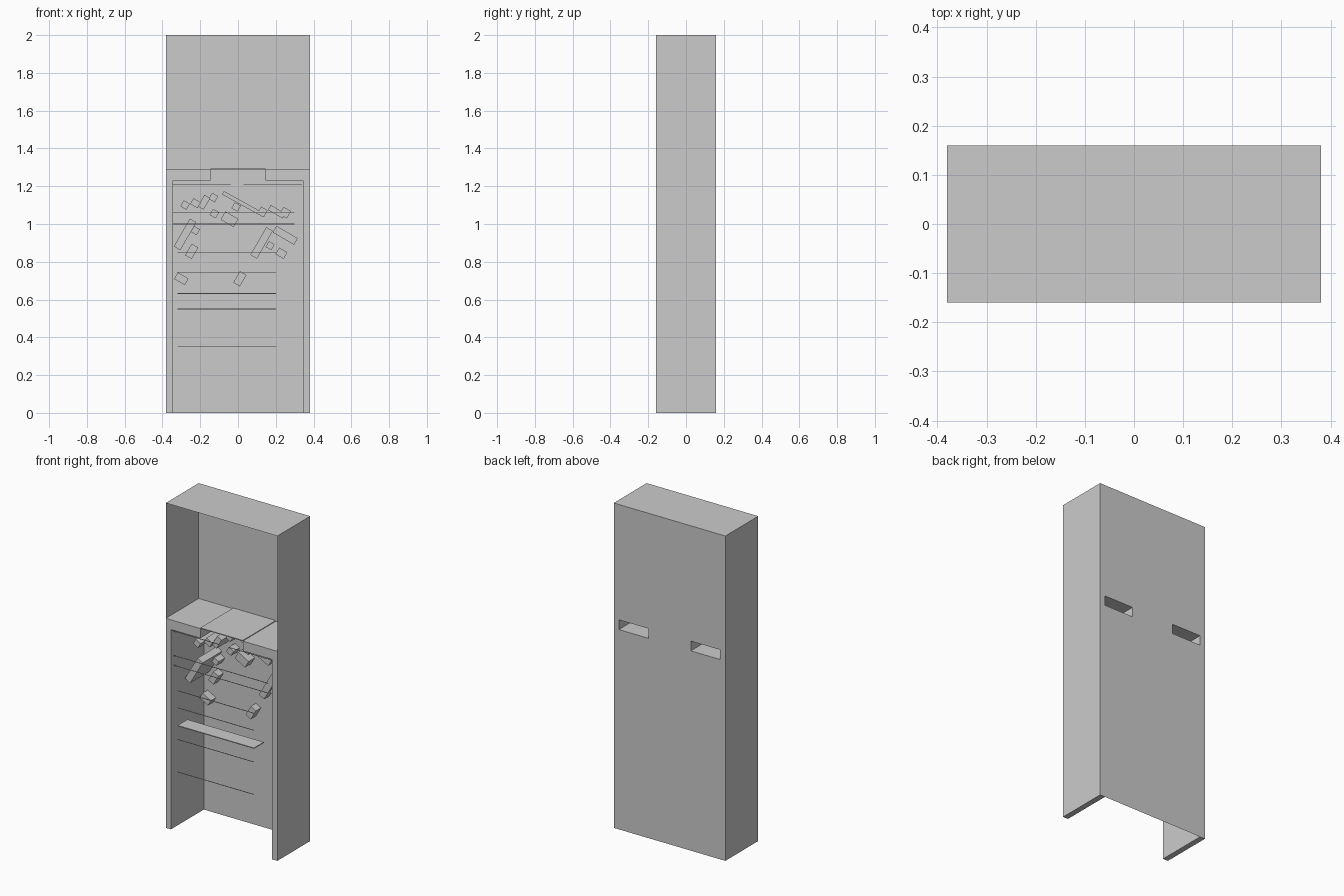
import bpy, bmesh, math
from mathutils import Matrix, Vector

if "Cube" in bpy.data.objects:
    bpy.data.objects.remove(bpy.data.objects["Cube"])

W, D, H = 0.38, 0.16, 2.0          # half width, half depth, height
INNER, STEP = 0.345, 0.145         # inner leg face, edge of the raised middle
LOW, SHELF = 1.23, 1.29            # underside and top of the header


def make_object(name, bm):
    bmesh.ops.remove_doubles(bm, verts=bm.verts, dist=1e-5)
    mesh = bpy.data.meshes.new(name)
    bm.to_mesh(mesh)
    bm.free()
    obj = bpy.data.objects.new(name, mesh)
    bpy.context.collection.objects.link(obj)
    return obj


def rect(bm, a, b):
    """Axis-aligned sheet between two opposite corners."""
    flat = [i for i in range(3) if abs(a[i] - b[i]) < 1e-6][0]
    u, v = [i for i in range(3) if i != flat]
    pts = []
    for pu, pv in ((a, a), (b, a), (b, b), (a, b)):
        p = list(a)
        p[u], p[v] = pu[u], pv[v]
        pts.append(bm.verts.new(p))
    bm.faces.new(pts)


def sheets(name, rects):
    bm = bmesh.new()
    for a, b in rects:
        rect(bm, a, b)
    return make_object(name, bm)


def block(name, x, z, length, width, angle, y0, y1):
    bm = bmesh.new()
    bmesh.ops.create_cube(bm, size=1)
    bm.transform(Matrix.Translation(Vector((x, (y0 + y1) / 2, z)))
                 @ Matrix.Rotation(-math.radians(angle), 4, 'Y')
                 @ Matrix.Diagonal((length, y1 - y0, width, 1)))
    return make_object(name, bm)


# Thin outer shell; the back has two slots behind the header
back = [((-W, D, 0), (W, D, LOW)), ((-W, D, SHELF), (W, D, H)),
        ((-STEP, D, LOW), (STEP, D, SHELF))]
sides = []
for s in (-1, 1):
    back.append(((s * INNER, D, LOW), (s * W, D, SHELF)))
    sides.append(((s * W, -D, 0), (s * W, D, H)))
sheets("back_panel", back)
sheets("side_panels", sides)
sheets("top_panel", [((-W, -D, H), (W, D, H))])

# Hollow legs and header around the lower opening
legs, header = [], []
for s in (-1, 1):
    legs += [((s * INNER, -D, 0), (s * W, -D, SHELF)),
             ((s * INNER, -D, 0), (s * INNER, D, SHELF)),
             ((s * INNER, -D, 0), (s * W, D, 0))]
    header += [((s * STEP, -D, LOW), (s * INNER, -D, SHELF)),
               ((s * STEP, -D, LOW), (s * INNER, D, LOW)),
               ((s * STEP, -D, LOW), (s * STEP, D, SHELF)),
               ((s * STEP, -D, SHELF), (s * W, D, SHELF))]
sheets("legs", legs)
sheets("header", header)
block("middle_shelf", 0, SHELF + 0.002, 2 * STEP, 0.005, 0, -D, D)

# Very thin cross wires near the front, and one narrow shelf
wires = [(-0.345, -0.04, 1.21), (0.03, 0.34, 1.21), (-0.345, 0.30, 1.06),
         (-0.345, 0.30, 1.0), (-0.32, 0.20, 0.85), (-0.32, 0.20, 0.745),
         (-0.32, 0.20, 0.55), (-0.32, 0.20, 0.35)]
for x0, x1, z in wires:
    block("cross_wire", (x0 + x1) / 2, z, x1 - x0, 0.003, 0, -0.133, -0.13)
block("narrow_shelf", -0.06, 0.633, 0.52, 0.005, 0, -0.13, -0.035)

# Tilted blocks on the back wall: x, z, length, width, angle, front y
blocks = [
    (-0.28, 1.10, .037, .037, -30, 0.0), (-0.225, 1.11, .045, .035, -30, 0.03),
    (-0.18, 1.115, .07, .035, 60, 0.05), (-0.13, 1.14, .037, .037, -30, 0.1),
    (-0.125, 1.055, .037, .037, -30, 0.1), (-0.01, 1.09, .037, .037, -30, 0.1),
    (-0.045, 1.025, .08, .05, -30, 0.1), (0.03, 1.105, .25, .02, -29, 0.1),
    (0.13, 1.065, .04, .04, 60, 0.1), (0.205, 1.065, .09, .03, -30, 0.1),
    (0.25, 1.06, .045, .045, 60, 0.1), (-0.28, 0.945, .17, .04, 60, -0.03),
    (-0.225, 0.965, .035, .035, -30, 0.1), (-0.245, 0.855, .07, .04, 60, 0.11),
    (-0.30, 0.71, .065, .04, -30, 0.11), (0.01, 0.71, .07, .04, 60, 0.11),
    (0.125, 0.90, .17, .04, 60, 0.11), (0.25, 0.94, .13, .04, -30, 0.1),
    (0.17, 0.885, .035, .035, -30, 0.1), (0.23, 0.845, .05, .04, -30, 0.1)]
for x, z, length, width, angle, y0 in blocks:
    block("tilted_block", x, z, length, width, angle, y0, D - 0.001)
